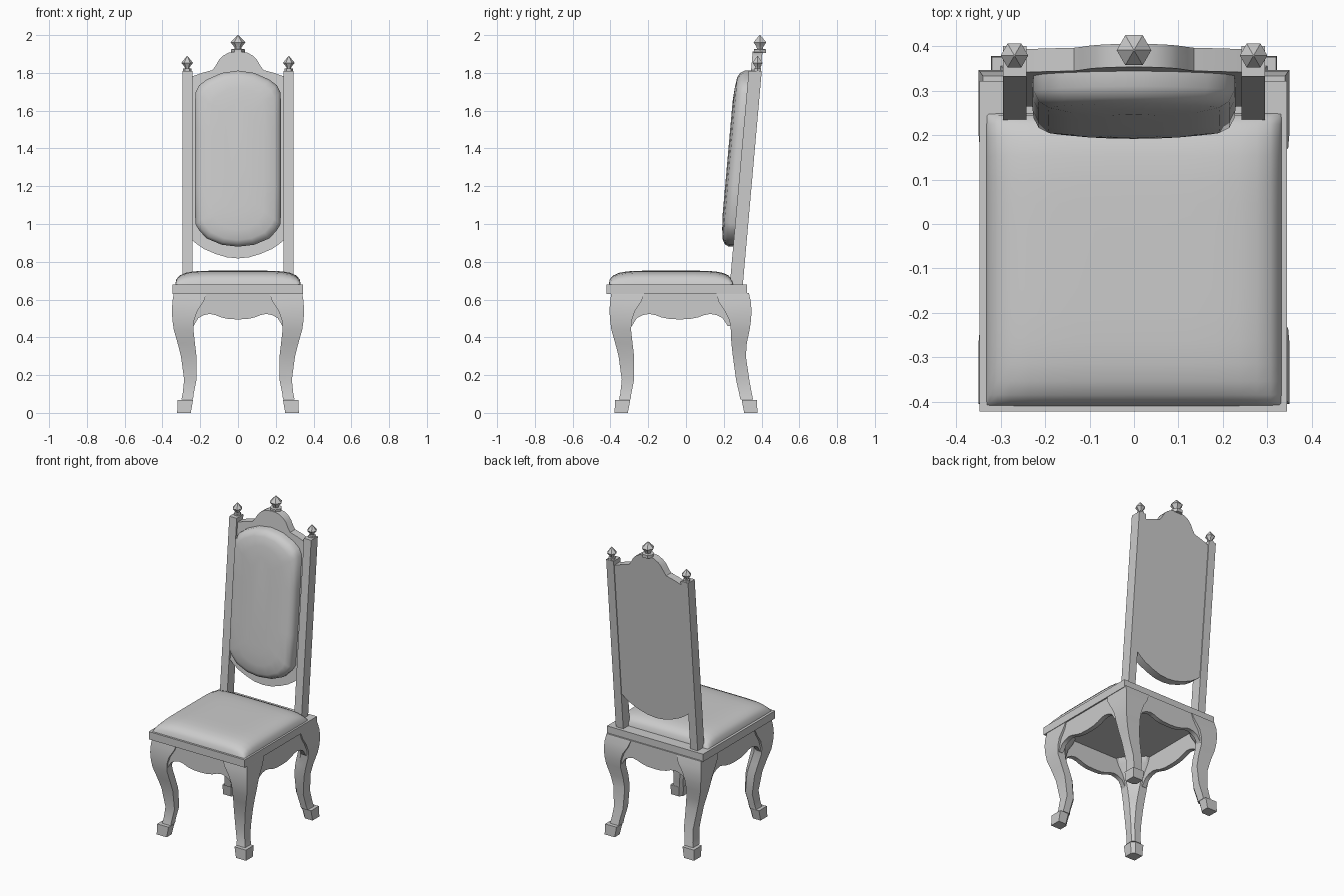
import bpy, bmesh, math

if "Cube" in bpy.data.objects:
    bpy.data.objects.remove(bpy.data.objects["Cube"])


def finish(name, verts, faces, angle=35):
    me = bpy.data.meshes.new(name)
    me.from_pydata(verts, [], faces)
    bm = bmesh.new()
    bm.from_mesh(me)
    bmesh.ops.recalc_face_normals(bm, faces=bm.faces)
    bm.to_mesh(me)
    bm.free()
    ob = bpy.data.objects.new(name, me)
    bpy.context.collection.objects.link(ob)
    bpy.ops.object.select_all(action='DESELECT')
    ob.select_set(True)
    bpy.context.view_layer.objects.active = ob
    bpy.ops.object.shade_smooth_by_angle(angle=math.radians(angle))
    return ob


def loft(name, rings, angle=35):
    """Skin a list of equal-length point rings and cap both ends."""
    n = len(rings[0])
    verts = [p for r in rings for p in r]
    faces = [(k*n + i, k*n + (i+1) % n, (k+1)*n + (i+1) % n, (k+1)*n + i)
             for k in range(len(rings)-1) for i in range(n)]
    faces += [tuple(range(n)), tuple(range((len(rings)-1)*n, len(rings)*n))]
    return finish(name, verts, faces, angle)


def box(name, x0, x1, y0, y1, z0, z1):
    return loft(name, [[(x0, y0, z), (x1, y0, z), (x1, y1, z), (x0, y1, z)] for z in (z0, z1)])


def lean(z):
    """Front plane of the raked back."""
    return 0.232 + 0.0885*(z - 0.68)


def mirrored(half):
    """Complete an (x, z) outline given from x = 0 out to positive x."""
    return half + [(-x, z) for x, z in reversed(half) if x > 0]


# Seat frame
box("seat_frame", -0.348, 0.344, -0.422, 0.322, 0.63, 0.68)

# Domed seat cushion
N = 16
t = [math.sin(math.pi/2*(2*i/N - 1)) for i in range(N+1)]
verts = [(0.333*u, -0.08 + 0.33*v, 0.675 + 0.078*((1-u**6)*(1-v**6))**0.4) for v in t for u in t]
faces = [(j*(N+1)+i, j*(N+1)+i+1, (j+1)*(N+1)+i+1, (j+1)*(N+1)+i)
         for j in range(N) for i in range(N)]
finish("seat_cushion", verts, faces, 60)

# Cabriole legs: (z, outer, inner) for the width and front; the rear curve splays back
side = [(.07, .300, .238), (.10, .293, .235), (.175, .285, .220), (.30, .302, .220),
        (.37, .320, .228), (.44, .340, .236), (.49, .347, .232), (.54, .350, .215),
        (.59, .347, .182), (.635, .340, .165)]
rear = [(.355, .288), (.349, .282), (.335, .265), (.317, .248), (.322, .240),
        (.337, .237), (.344, .230), (.347, .205), (.343, .172), (.333, .160)]


def corner_ring(sx, xo, xi, sy, yo, yi, z, d):
    """Square corner section; the inside corner is cut back to thickness d."""
    ax, ay = xo - xi, yo - yi
    dx, dy = min(d, ax*.75), min(d, ay*.75)
    return [(sx*xo, sy*yo, z), (sx*xi, sy*yo, z), (sx*xi, sy*(yo-dy), z),
            (sx*(xo-dx), sy*yi, z), (sx*xo, sy*yi, z)]


for sx, lr in ((-1, "left"), (1, "right")):
    for sy, fb in ((-1, "front"), (1, "rear")):
        rings = []
        for (z, xo, xi), (ro, ri) in zip(side, rear):
            yo, yi = (xo + .055, xi + .055) if sy < 0 else (ro, ri)
            rings.append(corner_ring(sx, xo, xi, sy, yo, yi, z, .055))
        loft(f"{fb}_leg_{lr}", rings, 40)
        yo, yi = (.378, .30)
        loft(f"{fb}_foot_{lr}", [corner_ring(sx, .322, .250, sy, yo, yi + .008, 0, .07),
                                 corner_ring(sx, .320, .238, sy, yo - .002, yi - .005, .068, .07)])

# Scalloped aprons on all four sides
edge = [(0, .495), (.05, .497), (.09, .506), (.12, .518), (.15, .524), (.18, .518),
        (.21, .502), (.235, .46), (.27, .46), (.27, .635)]
scallop = mirrored(edge)
for fb, y0, y1 in (("front", -.390, -.360), ("rear", .300, .330)):
    loft(f"{fb}_apron", [[(x, y, z) for x, z in scallop] for y in (y0, y1)])
for lr, x0, x1 in (("left", -.335, -.305), ("right", .305, .335)):
    loft(f"{lr}_apron", [[(x, -.033 + y*1.08, z) for y, z in scallop] for x in (x0, x1)])

# Raked back posts
for s, lr in ((-1, "left"), (1, "right")):
    loft(f"back_post_{lr}", [[(s*.242, lean(z), z), (s*.295, lean(z), z),
                              (s*.295, lean(z)+.069, z), (s*.242, lean(z)+.069, z)]
                             for z in (.67, 1.81)])

# Back panel with crest and curved lower rail
half = [(0, .818), (.06, .824), (.12, .842), (.18, .868), (.22, .895), (.246, .918),
        (.246, 1.78), (.19, 1.80), (.135, 1.815), (.12, 1.835), (.10, 1.87), (.08, 1.89),
        (.05, 1.907), (0, 1.914)]
half_l = [(-x, z) for x, z in reversed(half) if x > 0]
outline = half + half_l
loft("back_panel", [[(x, lean(z) + d, z) for x, z in outline] for d in (.012, .064)])

# Padded back cushion
half = [(0, .880), (.085, .890), (.165, .923), (.205, .965), (.226, 1.0), (.228, 1.2),
        (.228, 1.5), (.226, 1.695), (.205, 1.735), (.165, 1.765), (.085, 1.80), (0, 1.812)]
pad = mirrored(half)
zc = 1.346
rings = []
for inset, d in ((0, .02), (0, -.022), (.012, -.045), (.035, -.058), (.09, -.066), (.16, -.071)):
    fx, fz = 1 - inset/.228, 1 - inset/.466
    rings.append([(x*fx, lean(zc+(z-zc)*fz) + d, zc+(z-zc)*fz) for x, z in pad])
loft("back_cushion", rings, 50)


# Hexagonal turned finials
def finial(name, x, y, prof):
    loft(name, [[(x + r*math.cos(i*math.pi/3), y + r*math.sin(i*math.pi/3), z)
                 for i in range(6)] for r, z in prof], 35)


for s, lr in ((-1, "left"), (1, "right")):
    finial(f"post_finial_{lr}", s*.269, .379,
           [(.022, 1.805), (.022, 1.822), (.012, 1.824), (.014, 1.832), (.031, 1.853), (.002, 1.889)])
finial("crest_finial", 0, .391,
       [(.037, 1.905), (.037, 1.925), (.018, 1.927), (.020, 1.937), (.039, 1.962), (.002, 2.0)])
